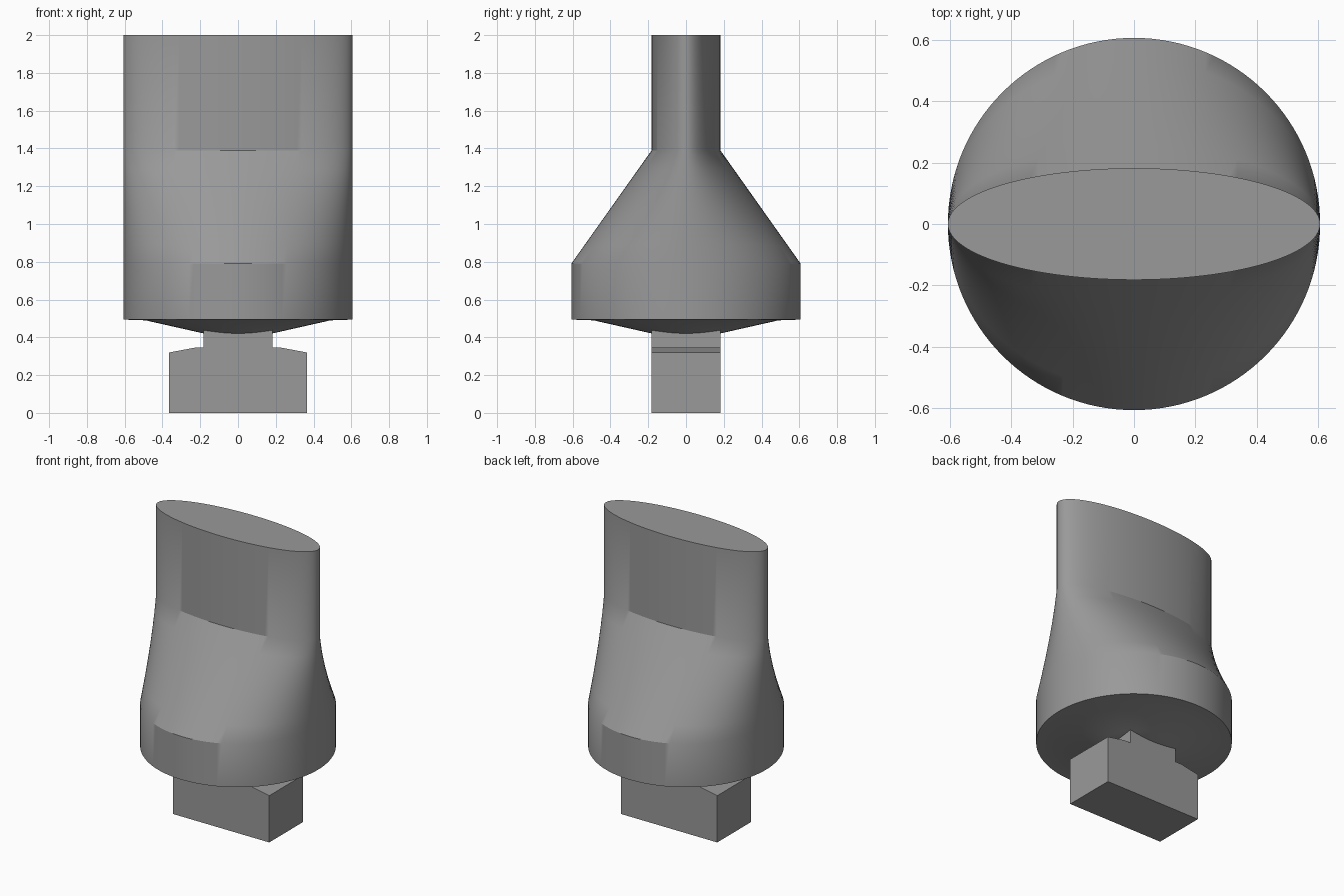
import bpy, bmesh, math

if "Cube" in bpy.data.objects:
    bpy.data.objects.remove(bpy.data.objects["Cube"])

grey = bpy.data.materials.new("mid_grey")
grey.diffuse_color = (0.32, 0.32, 0.32, 1)
grey.use_nodes = True
grey.node_tree.nodes["Principled BSDF"].inputs["Base Color"].default_value = grey.diffuse_color


def finish(bm, name):
    bmesh.ops.recalc_face_normals(bm, faces=bm.faces)
    mesh = bpy.data.meshes.new(name)
    bm.to_mesh(mesh)
    bm.free()
    mesh.materials.append(grey)
    obj = bpy.data.objects.new(name, mesh)
    bpy.context.collection.objects.link(obj)
    return obj


R, T, SEG = 0.607, 0.182, 128

# Body: conical underside, round drum, taper to a flat elliptical grip
sections = [(0.25, 0.25, 0.436), (0.49, 0.49, 0.49), (R, R, 0.494), (R, R, 0.79)]
STEPS = 6
for i in range(1, STEPS + 1):
    t = i / STEPS
    sections.append((R, R + (T - R) * t, 0.79 + 0.60 * t))
sections.append((R, T, 2.0))

bm = bmesh.new()
rings = []
for rx, ry, z in sections:
    rings.append([bm.verts.new((rx * math.cos(2 * math.pi * k / SEG),
                                ry * math.sin(2 * math.pi * k / SEG), z))
                  for k in range(SEG)])
for a, b in zip(rings, rings[1:]):
    for k in range(SEG):
        n = (k + 1) % SEG
        bm.faces.new((a[k], a[n], b[n], b[k]))
bm.faces.new(rings[-1])
tip = bm.verts.new((0, 0, 0.38))
for k in range(SEG):
    bm.faces.new((rings[0][k], tip, rings[0][(k + 1) % SEG]))
body = finish(bm, "body")
bpy.context.view_layer.objects.active = body
body.select_set(True)
bpy.ops.object.shade_smooth_by_angle(angle=math.radians(30))
body.select_set(False)

# T-shaped locking lug: half profile mirrored in x, extruded in y
half = [(0.364, 0), (0.364, 0.32), (0.23, 0.345), (T, 0.345), (T, 0.46)]
profile = half + [(-x, z) for x, z in reversed(half)]
bm = bmesh.new()
face = bm.faces.new([bm.verts.new((x, -T, z)) for x, z in profile])
ext = bmesh.ops.extrude_face_region(bm, geom=[face])
moved = [v for v in ext["geom"] if isinstance(v, bmesh.types.BMVert)]
bmesh.ops.translate(bm, verts=moved, vec=(0, 2 * T, 0))
finish(bm, "locking_lug")
